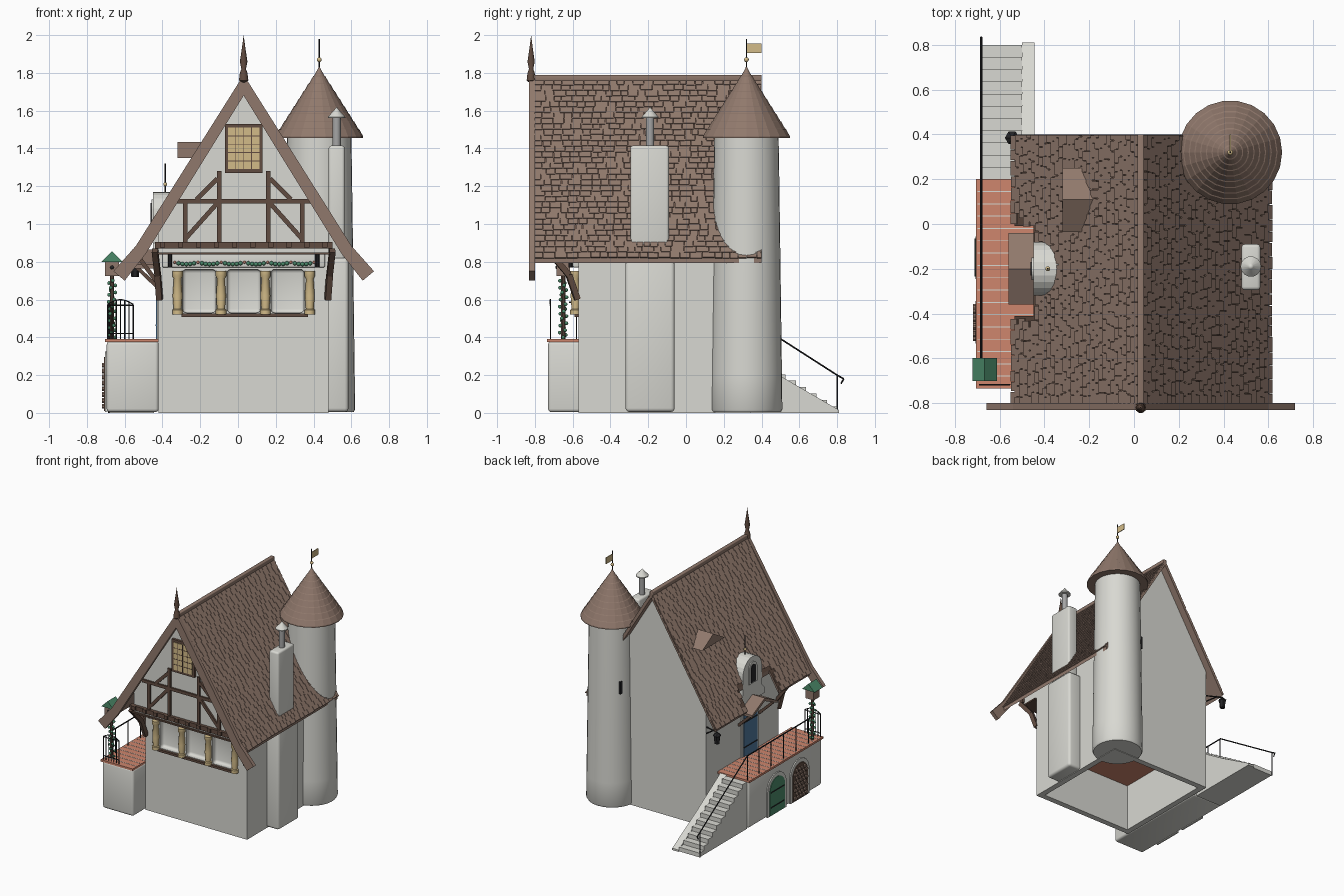
import bpy, bmesh, math, random
from math import sin, cos, pi, radians
from mathutils import Vector, Matrix

random.seed(4)
if "Cube" in bpy.data.objects:
    bpy.data.objects.remove(bpy.data.objects["Cube"])


def material(name, *rgb):
    m = bpy.data.materials.new(name)
    m.use_nodes = True
    m.diffuse_color = (*rgb, 1)
    m.node_tree.nodes["Principled BSDF"].inputs["Base Color"].default_value = (*rgb, 1)
    return m


PLASTER = material("plaster", .69, .69, .645)
ROOF = material("roof brown", .28, .19, .15)
TIMBER = material("dark timber", .12, .072, .052)
CLAY = material("terracotta", .62, .24, .155)
GOLD = material("ochre", .65, .5, .25)
GREEN = material("leaf green", .07, .25, .14)
BLUE = material("door blue", .08, .19, .34)
IRON = material("iron", .018, .018, .02)
METAL = material("pipe grey", .38, .38, .38)


def finish(name, bm, *mats, smooth=False):
    bmesh.ops.recalc_face_normals(bm, faces=bm.faces[:])
    me = bpy.data.meshes.new(name)
    bm.to_mesh(me)
    bm.free()
    for m in mats:
        me.materials.append(m)
    ob = bpy.data.objects.new(name, me)
    bpy.context.collection.objects.link(ob)
    if smooth:
        bpy.ops.object.select_all(action='DESELECT')
        ob.select_set(True)
        bpy.context.view_layer.objects.active = ob
        bpy.ops.object.shade_smooth_by_angle(angle=radians(40))
    return ob


def boxes(name, mat, ranges, bevel=0):
    bm = bmesh.new()
    for x0, x1, y0, y1, z0, z1 in ranges:
        mid = Vector((x0 + x1, y0 + y1, z0 + z1)) / 2
        size = Matrix.Diagonal((x1 - x0, y1 - y0, z1 - z0, 1))
        bmesh.ops.create_cube(bm, size=1, matrix=Matrix.Translation(mid) @ size)
    if bevel:
        bmesh.ops.bevel(bm, geom=bm.edges[:], offset=bevel, segments=3, profile=.5, affect='EDGES')
    return finish(name, bm, mat, smooth=bevel > 0)


def bars(name, mat, segments, r, sides=4):
    bm = bmesh.new()
    for p, q in segments:
        p, q = Vector(p), Vector(q)
        m = Matrix.Translation((p + q) / 2) @ (q - p).to_track_quat('Z', 'Y').to_matrix().to_4x4()
        bmesh.ops.create_cone(bm, cap_ends=True, segments=sides, radius1=r, radius2=r,
                              depth=(q - p).length, matrix=m @ Matrix.Rotation(pi / sides, 4, 'Z'))
    return finish(name, bm, mat, smooth=sides > 4)


def prism(name, mat, pts, axis, a, b):
    # pts are (y, z) along axis x, or (x, z) along axis y
    bm = bmesh.new()
    at = (lambda u, v: (a, u, v)) if axis == 'x' else (lambda u, v: (u, a, v))
    f = bm.faces.new([bm.verts.new(at(u, v)) for u, v in pts])
    ext = bmesh.ops.extrude_face_region(bm, geom=[f])['geom']
    move = (b - a, 0, 0) if axis == 'x' else (0, b - a, 0)
    bmesh.ops.translate(bm, vec=move, verts=[v for v in ext if isinstance(v, bmesh.types.BMVert)])
    return finish(name, bm, mat)


def lathe(name, mat, profile, x, y, segs=16, smooth=True):
    bm = bmesh.new()
    vs = [bm.verts.new((x + r, y, z)) for r, z in profile]
    es = [bm.edges.new(e) for e in zip(vs, vs[1:])]
    bmesh.ops.spin(bm, geom=vs + es, cent=(x, y, 0), axis=(0, 0, 1), angle=2 * pi, steps=segs)
    bmesh.ops.remove_doubles(bm, verts=bm.verts[:], dist=1e-5)
    return finish(name, bm, mat, smooth=smooth)


def arch(c, z0, w, h, n=12):
    r = w / 2
    return [(c - r, z0)] + [(c - r * cos(pi * i / n), z0 + h - r + r * sin(pi * i / n))
                            for i in range(n + 1)] + [(c + r, z0)]


def blobs(name, mat, points, r):
    bm = bmesh.new()
    for p in points:
        bmesh.ops.create_icosphere(bm, subdivisions=2, radius=r, matrix=Matrix.Translation(p))
    return finish(name, bm, mat, smooth=True)


CX, APEX, SLOPE, BACK = .03, 1.77, 1.644, .345

# House walls, hollow underneath up to the tiled floor
bm = bmesh.new()
bmesh.ops.create_cube(bm, size=1, matrix=Matrix.Translation((CX, (BACK - .57) / 2, .425))
                      @ Matrix.Diagonal((.9, BACK + .57, .85, 1)))
base = min(bm.faces, key=lambda f: f.calc_center_median().z)
bmesh.ops.inset_region(bm, faces=[base], thickness=.065)
ext = bmesh.ops.extrude_face_region(bm, geom=[base])['geom']
bmesh.ops.delete(bm, geom=[base], context='FACES_ONLY')
bmesh.ops.translate(bm, vec=(0, 0, .38), verts=[v for v in ext if isinstance(v, bmesh.types.BMVert)])
for f in ext:
    if isinstance(f, bmesh.types.BMFace):
        f.material_index = 1
walls = finish("house_walls", bm, PLASTER, CLAY)

# Gallery openings cut in the front wall
cutters = []
for c in (-.205, .03, .262):
    k = boxes("gallery_cutter", PLASTER, [(c - .088, c + .088, -.65, -.53, .53, .76)], .02)
    mod = walls.modifiers.new("opening", 'BOOLEAN')
    mod.object, mod.solver = k, 'EXACT'
    cutters.append(k)
bpy.context.view_layer.update()
cut = bpy.data.meshes.new_from_object(walls.evaluated_get(bpy.context.evaluated_depsgraph_get()))
walls.modifiers.clear()
walls.data = cut
for k in cutters:
    bpy.data.objects.remove(k)

# Attic with front overhang
prism("attic", PLASTER, [(CX - .45, .85), (CX + .45, .85), (CX + .45, 1), (CX, 1.735), (CX - .45, 1)], 'y', -.72, BACK)

# Gallery columns, sill and garland
for x in (-.32, -.09, .145, .38):
    lathe("gallery_column", GOLD, [(0, .52), (.028, .52), (.028, .545), (.021, .55), (.026, .62), (.02, .71),
                                   (.028, .725), (.028, .75), (0, .75)], x, -.585, 12)
boxes("gallery_sill", TIMBER, [(-.3, .37, -.59, -.565, .508, .526)])
boxes("gallery_lintel", PLASTER, [(-.4, .46, -.6, -.565, .77, .85)], .008)
hang = [(-.335 + .0205 * i, -.608, .797 - .01 * abs(sin(i * pi / 6))) for i in range(37)]
blobs("garland_leaves", GREEN, [p for i, p in enumerate(hang) if i % 6], .0115)
blobs("garland_flowers", CLAY, hang[::6], .008)

# Front timber frame
Y = -.722
def fr(x0, z0, x1, z1):
    return [((CX + s * x0, Y, z0), (CX + s * x1, Y, z1)) for s in (-1, 1)]
boxes("jetty_beam", TIMBER, [(-.44, .5, -.745, -.71, .87, .905), (-.43, .49, -.735, -.58, .838, .85)])
boxes("joist_end", TIMBER, [(x - .014, x + .014, -.757, -.74, .875, .905) for x in [-.4 + .0955 * i for i in range(10)]])
bars("gable_frame", TIMBER, fr(0, 1.12, .37, 1.12) + fr(.31, .9, .31, 1.12) + fr(.13, .9, .13, 1.28)
     + fr(.31, .92, .14, 1.11) + fr(.25, 1.13, .14, 1.24), .017)
for s in (-1, 1):
    x = CX + s * .445
    path = [(x, -.575, .6), (x + s * .01, -.62, .73), (x + s * .025, -.73, .86)]
    bars("front_bracket", TIMBER, list(zip(path, path[1:])), .022)
    bars("hanging_lamp", IRON, [((CX + s * .39, -.61, .77), (CX + s * .39, -.61, .86))], .012, 8)

# Gable window
boxes("window_frame", TIMBER, [(-.07, .13, -.74, -.715, 1.27, 1.53)])
boxes("window_glass", GOLD, [(-.053, .113, -.745, -.735, 1.29, 1.51)])
boxes("window_bars", TIMBER, [(x - .002, x + .002, -.747, -.74, 1.29, 1.51) for x in (-.0115, .03, .0715)]
      + [(-.053, .113, -.747, -.74, z - .002, z + .002) for z in (1.334, 1.378, 1.422, 1.466)])

# Roof slabs, the left one set back above the door
for s, y0, y1, h in ((1, -.81, .4, .575), (-1, -.81, -.41, .565), (-1, -.41, -.01, .48), (-1, -.01, .4, .565)):
    slab = prism("roof_slab", ROOF, [(CX, APEX), (CX + s * h, APEX - SLOPE * h),
                                     (CX + s * h, APEX - .03 - SLOPE * h), (CX, APEX - .03)], 'y', y0, y1)
    slab.data.materials.append(TIMBER)
    for p in slab.data.polygons:
        p.material_index = int(p.normal.z > .2)

# Shingles
bm = bmesh.new()
ang = math.atan(SLOPE)
for s, step in ((-1, .0341), (1, .0346)):
    down, up = Vector((s * cos(ang), 0, -sin(ang))), Vector((s * sin(ang), 0, cos(ang)))
    for row in range(32):
        y = -.81
        while y < .395:
            w = min(random.uniform(.035, .07), .4 - y)
            t = .022 + row * step + random.uniform(-.003, .003)
            if not (s < 0 and t * cos(ang) > .47 and y + w > -.405 and y < -.015):
                p = Vector((CX, y + w / 2, APEX)) + down * t + up * .004
                d, n = (down + up * .12) * .042, up * .008
                m = Matrix((d, Vector((0, w - .003, 0)), n)).transposed().to_4x4()
                bmesh.ops.create_cube(bm, size=1, matrix=Matrix.Translation(p) @ m)
            y += w
finish("roof_shingles", bm, ROOF)
boxes("ridge_beam", ROOF, [(.015, .045, -.82, .4, 1.755, 1.79)], .006)
for s in (-1, 1):
    prism("bargeboard", ROOF, [(CX + s * h, z) for h, z in
          ((0, 1.79), (.57, .885), (.69, .75), (.63, .7), (.52, .84), (0, 1.68))], 'y', -.83, -.8)
lathe("ridge_finial", TIMBER, [(0, 1.74), (.025, 1.76), (.02, 1.8), (.012, 1.82), (.02, 1.86), (.008, 1.94), (0, 2)], CX, -.82, 10)

# Round tower with stepped conical roof and flag
TX, TY = .43, .32
lathe("tower", PLASTER, [(0, .004), (.182, .004), (.19, .018), (.188, .2), (.18, .8), (.173, 1.3), (.17, 1.47), (0, 1.47)], TX, TY, 32)
cone = [(0, 1.455), (.232, 1.455)]
for i in range(9):
    cone += [(.23 * (1 - i / 9) + .002, 1.465 + .04 * i), (.23 * (1 - (i + 1) / 9) + .007, 1.462 + .04 * (i + 1))]
lathe("tower_roof", ROOF, cone + [(0, 1.84)], TX, TY, 22, False)
bars("flag_pole", IRON, [((TX, TY, 1.8), (TX, TY, 1.98))], .004, 6)
blobs("flag_ball", GOLD, [(TX, TY, 1.87)], .013)
boxes("flag", GOLD, [(TX - .003, TX + .003, TY, TY + .08, 1.905, 1.955)])
wx, wy = TX + .168 * cos(radians(145)), TY + .168 * sin(radians(145))
bars("tower_window", IRON, [((wx, wy, .91), (wx, wy, 1.01))], .021)

# Chimney
boxes("chimney_base", PLASTER, [(.44, .585, -.32, -.06, .005, .82)], .02)
boxes("chimney_stack", PLASTER, [(.48, .565, -.295, -.09, .8, 1.415)], .015)
bars("chimney_pipe", METAL, [((.522, -.19, 1.4), (.522, -.19, 1.57))], .022, 14)
lathe("chimney_cap", PLASTER, [(0, 1.56), (.046, 1.56), (.046, 1.567), (.012, 1.605), (0, 1.62)], .522, -.19, 14)

# Roof dormer, arched dormer and door canopy
prism("small_dormer", ROOF, [(-.035, 1.35), (.25, 1.35), (.11, 1.435)], 'x', -.32, -.17)
prism("arched_dormer", PLASTER, [(-.35, .82), (-.35, .87), (-.32, .9)] + arch(-.2, .94, .24, .23)
      + [(-.08, .9), (-.05, .87), (-.05, .82)], 'x', -.45, -.3)
prism("dormer_frame", PLASTER, arch(-.2, .96, .1, .17), 'x', -.458, -.45)
prism("dormer_window", IRON, arch(-.2, .97, .06, .14), 'x', -.462, -.456)
bars("dormer_spike", IRON, [((-.385, -.2, 1.15), (-.385, -.2, 1.32))], .004, 6)
blobs("dormer_ball", GOLD, [(-.385, -.2, 1.21)], .011)
prism("door_canopy", ROOF, [(-.36, .785), (-.2, .865), (-.04, .785), (-.04, .765), (-.2, .84), (-.36, .765)], 'x', -.56, -.42)
bars("canopy_bracket", TIMBER, [((-.42, y, .66), (-.54, y, .775)) for y in (-.33, -.07)], .014)
bars("eave_bracket", TIMBER, [((-.42, -.55, .68), (-.53, -.55, .83))], .016)

# House door
boxes("door_frame", PLASTER, [(-.43, -.41, -.305, -.095, .39, .77)])
boxes("house_door", BLUE, [(-.435, -.42, -.285, -.115, .39, .75)])
boxes("door_straps", IRON, [(-.438, -.43, -.285, -.115, z, z + .008) for z in (.46, .66)])

# Terrace with tiled floor and pale joints
boxes("terrace", PLASTER, [(-.695, -.42, -.73, .2, .004, .38)], .018)
boxes("terrace_tiles", CLAY, [(-.705, -.42, -.735, .2, .374, .39)])
boxes("tile_joints", PLASTER, [(-.7, -.42, y - .002, y + .002, .385, .3915) for y in [-.68 + .055 * j for j in range(16)]])
for name, c, mat in (("green_door", -.15, GREEN), ("log_store", -.44, TIMBER)):
    prism(name + "_surround", PLASTER, arch(c, .005, .24, .32), 'x', -.704, -.69)
    prism(name, mat, arch(c, .01, .19, .285), 'x', -.709, -.7)
boxes("green_door_straps", IRON, [(-.712, -.705, -.235, -.065, z, z + .008) for z in (.07, .19)])
bars("logs", ROOF, [((-.69, y, z), (-.72, y, z)) for y, z in
     [(-.51 + .035 * i + .017 * (j % 2), .035 + .031 * j) for j in range(8) for i in range(5)]
     if abs(y + .44) < .08 and math.hypot(y + .44, max(0, z - .2)) < .08], .014, 8)

# Stair with sloping side wall
N, RUN, RISE = 11, .6 / 11, .375 / 11
steps = [(.2, 0)]
for i in range(N):
    steps += [(.2 + RUN * i, .375 - RISE * i), (.2 + RUN * (i + 1), .375 - RISE * i)]
prism("stair", PLASTER, steps + [(.8, 0)], 'x', -.68, -.5)
prism("stair_wall", PLASTER, [(.2, 0), (.2, .385), (.5, .195), (.81, .015), (.81, 0)], 'x', -.5, -.445)

# Iron railings
X = -.683
bars("handrail", IRON, [((X, -.62, .585), (X, .2, .585)), ((X, .2, .585), (X, .8, .2)), ((X, .8, .2), (X, .835, .18)),
                        ((X, .835, .18), (X, .82, .155))], .005, 6)
bars("railing_posts", IRON, [((X, y, .39), (X, y, .585)) for y in (-.58, -.42, -.26, -.1, .05, .195)]
     + [((X, .8, 0), (X, .8, .2))], .004, 6)
gate = [(-.69 + .0225 * i, -.718, .575 + .025 * sin(pi * i / 6)) for i in range(7)]
bars("front_railing", IRON, list(zip(gate, gate[1:])) + [((x, y, .39), (x, y, z)) for x, y, z in gate]
     + [((-.69, -.718, .42), (-.555, -.718, .42)), ((-.69, -.718, .57), (-.555, -.718, .57))], .0035, 6)

# Birdhouse on a vine-covered post
BX, BY = -.667, -.65
bars("birdhouse_post", TIMBER, [((BX, BY, .39), (BX, BY, .73))], .012, 8)
boxes("birdhouse", ROOF, [(BX - .036, BX + .036, BY - .036, BY + .036, .725, .81)])
prism("birdhouse_roof", GREEN, [(BX - .055, .8), (BX + .055, .8), (BX, .855)], 'y', BY - .052, BY + .052)
blobs("birdhouse_hole", IRON, [(BX, BY - .03, .77)], .012)
blobs("vine", GREEN, [(BX + .018 * cos(i * 2.3), BY + .018 * sin(i * 2.3), .4 + .0125 * i) for i in range(25)], .01)

# Corner lantern under the eave
bars("lantern_arm", IRON, [((-.42, .34, .8), (-.545, .385, .81)), ((-.42, .34, .75), (-.5, .37, .805))], .005, 6)
lathe("corner_lantern", IRON, [(0, .72), (.02, .72), (.026, .78), (.032, .785), (0, .815)], -.545, .385, 6, False)
